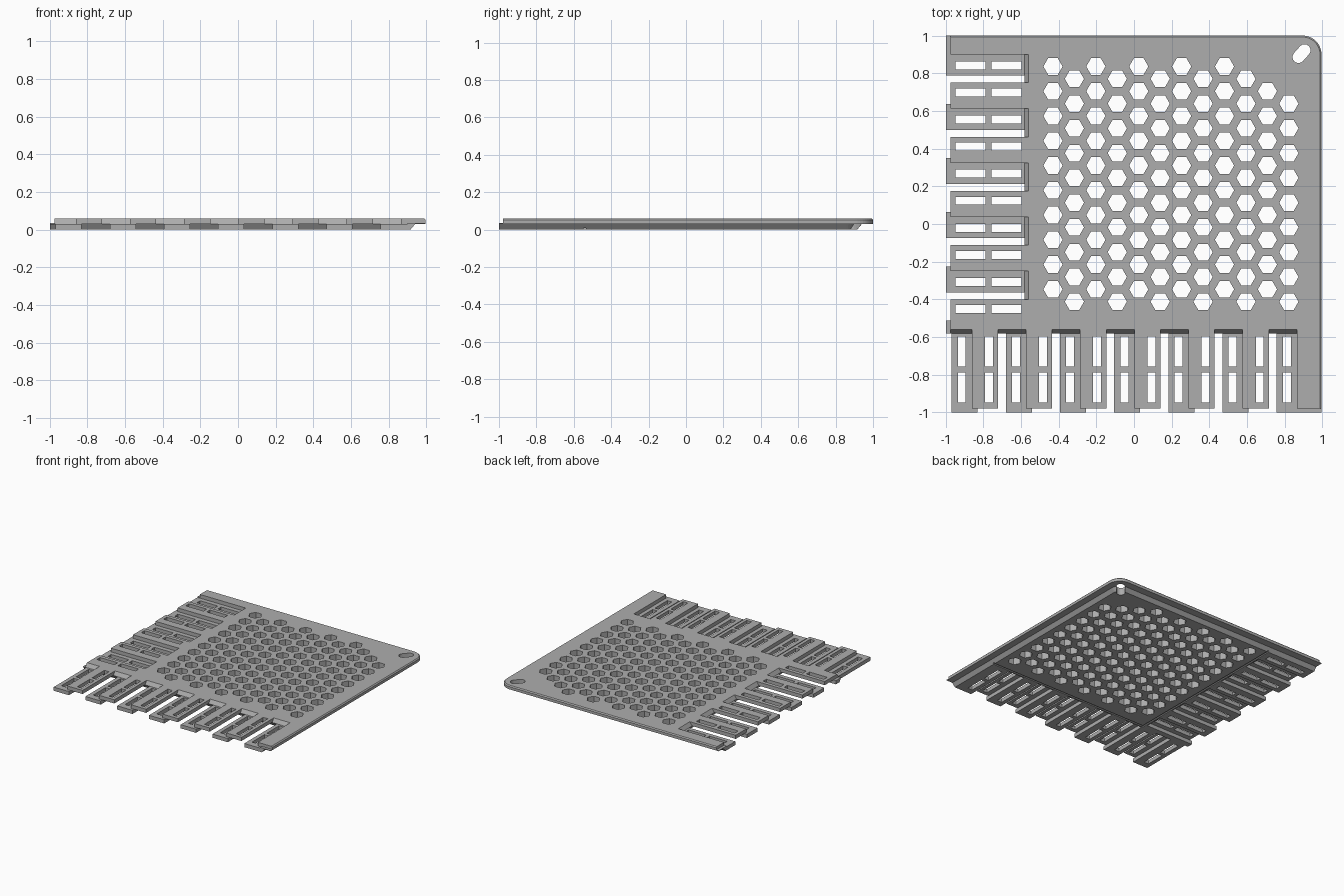
import bpy, bmesh, math

old = bpy.data.objects.get("Cube")
if old:
    bpy.data.objects.remove(old, do_unlink=True)

GREY = (0.42, 0.42, 0.42, 1)
mat = bpy.data.materials.new("plain grey")
mat.use_nodes = True
mat.diffuse_color = GREY
bsdf = mat.node_tree.nodes["Principled BSDF"]
bsdf.inputs["Base Color"].default_value = GREY
bsdf.inputs["Roughness"].default_value = 0.7

PITCH = 0.2875          # spacing of the fingers
MID, TOP = 0.03, 0.06   # heights of the two layers
BASE = -0.56            # line where the fingers begin
SLOPE = 2 / 3           # lean of the ramps at the finger roots


def loft(bm, rings):
    """Solid through rings of equal point count; each ring is (points, z)."""
    loops = [[bm.verts.new((x, y, z)) for x, y in pts] for pts, z in rings]
    n = len(loops[0])
    bm.faces.new(loops[0][::-1])
    bm.faces.new(loops[-1])
    for a, b in zip(loops, loops[1:]):
        for i in range(n):
            j = (i + 1) % n
            bm.faces.new((a[i], a[j], b[j], b[i]))


def prism(bm, pts, z0=-0.1, z1=0.2):
    loft(bm, [(pts, z0), (pts, z1)])


def rect(x0, x1, y0, y1):
    return [(x0, y0), (x1, y0), (x1, y1), (x0, y1)]


def finish(name, bm, cutter=False):
    bmesh.ops.recalc_face_normals(bm, faces=bm.faces)
    mesh = bpy.data.meshes.new(name)
    bm.to_mesh(mesh)
    bm.free()
    ob = bpy.data.objects.new(name, mesh)
    bpy.context.scene.collection.objects.link(ob)
    mesh.materials.append(mat)
    if cutter:
        ob.hide_render = True
        ob.hide_viewport = False
    return ob


def plate(name, x0, y0, levels):
    """Plate with one rounded corner; levels are (x1, y1, radius, z)."""
    rings = []
    for x1, y1, r, z in levels:
        arc = [(x1 - r + r * math.cos(a), y1 - r + r * math.sin(a))
               for a in (math.pi / 2 * i / 10 for i in range(11))]
        rings.append(([(x0, y1), (x0, y0), (x1, y0)] + arc, z))
    bm = bmesh.new()
    loft(bm, rings)
    return finish(name, bm)


def ramp_cut(bm, side, a, b, lean):
    """Open a gap from a to b along one side, with a sloped inner end."""
    rings = []
    for z in (-0.03, 0.09) if lean < 0 else (0.01, 0.09):
        ref = 0 if lean < 0 else TOP
        end = BASE + lean * SLOPE * (z - ref)
        pts = rect(a, b, -1.2, end) if side == "front" else rect(-1.2, end, a, b)
        rings.append((pts, z))
    loft(bm, rings)


# Two stacked layers
lower = plate("lower_layer", -0.997, -1.0,
              [(0.915, 0.915, 0.06, 0), (0.94, 0.94, 0.085, MID)])
upper = plate("upper_layer", -0.975, -0.978,
              [(0.995, 1.0, 0.1, MID), (0.995, 1.0, 0.1, 0.052),
               (0.987, 0.992, 0.092, TOP)])

# Honeycomb, finger slots and corner hanging hole
bm = bmesh.new()
for col in range(12):
    x = -0.43 + 0.1138 * col
    for row in range(10):
        y = 0.836 - 0.1314 * (row + 0.5 * (col % 2))
        if (col == 10 and row < 1) or (col == 11 and row < 1):
            continue
        prism(bm, [(x + 0.051 * math.cos(k * math.pi / 3),
                    y + 0.051 * math.sin(k * math.pi / 3)) for k in range(6)])
for a0, a1 in ((-0.947, -0.787), (-0.757, -0.597)):
    for k in range(13):
        c = -0.914 + PITCH / 2 * k
        prism(bm, rect(c - 0.021, c + 0.021, a0, a1))
    for k in range(10):
        c = 0.842 - PITCH / 2 * k
        prism(bm, rect(a0, a1, c - 0.021, c + 0.021))
hole = []
for i in range(18):
    side = 1 if i < 9 else -1
    ang = -math.pi / 4 + math.pi * (i % 9) / 8 + (0 if side > 0 else math.pi)
    hole.append((0.889 + side * 0.016 + 0.032 * math.cos(ang),
                 0.904 + side * 0.018 + 0.032 * math.sin(ang)))
prism(bm, hole)
holes = finish("hole_cutter", bm, True)

# Gaps between the lower fingers
bm = bmesh.new()
ramp_cut(bm, "front", -1.2, -0.968, -1)
for k in range(6):
    ramp_cut(bm, "front", -0.83 + PITCH * k, -0.968 + PITCH * (k + 1), -1)
for k in range(5):
    ramp_cut(bm, "left", 0.6375 - PITCH * k, 0.787 - PITCH * k, -1)
lower_gaps = finish("lower_gap_cutter", bm, True)

# Gaps between the upper fingers
bm = bmesh.new()
ramp_cut(bm, "front", -1.2, -0.86, 1)
for k in range(6):
    ramp_cut(bm, "front", -0.722 + PITCH * k, -0.573 + PITCH * k, 1)
for k in range(5):
    ramp_cut(bm, "left", 0.75 - PITCH * k, 0.9 - PITCH * k, 1)
upper_gaps = finish("upper_gap_cutter", bm, True)

# Fine grooves under the plate beside the finger roots
grooves = []
for name, pts in (("groove_x_cutter", rect(-0.548, 1.2, -0.548, -0.534)),
                  ("groove_y_cutter", rect(-0.548, -0.534, -0.54, 1.2))):
    bm = bmesh.new()
    prism(bm, pts, -0.05, 0.008)
    grooves.append(finish(name, bm, True))

# Cut both layers, then discard the cutters
for ob, cutters in ((lower, [holes, lower_gaps] + grooves),
                    (upper, [holes, upper_gaps])):
    for c in cutters:
        mod = ob.modifiers.new(c.name, "BOOLEAN")
        mod.operation = "DIFFERENCE"
        mod.solver = "EXACT"
        mod.object = c
    bpy.context.view_layer.update()
    deps = bpy.context.evaluated_depsgraph_get()
    mesh = bpy.data.meshes.new_from_object(ob.evaluated_get(deps))
    ob.modifiers.clear()
    ob.data = mesh
    mesh.materials.clear()
    mesh.materials.append(mat)
for c in [holes, lower_gaps, upper_gaps] + grooves:
    bpy.data.objects.remove(c, do_unlink=True)

# Small lips at the two ends of the rim
for name, pts in (("left_lip", rect(-0.997, -0.97, 0.9, 1.0)),
                  ("front_lip", rect(0.9, 0.995, -1.0, -0.97))):
    bm = bmesh.new()
    prism(bm, pts, MID, 0.036)
    finish(name, bm)
